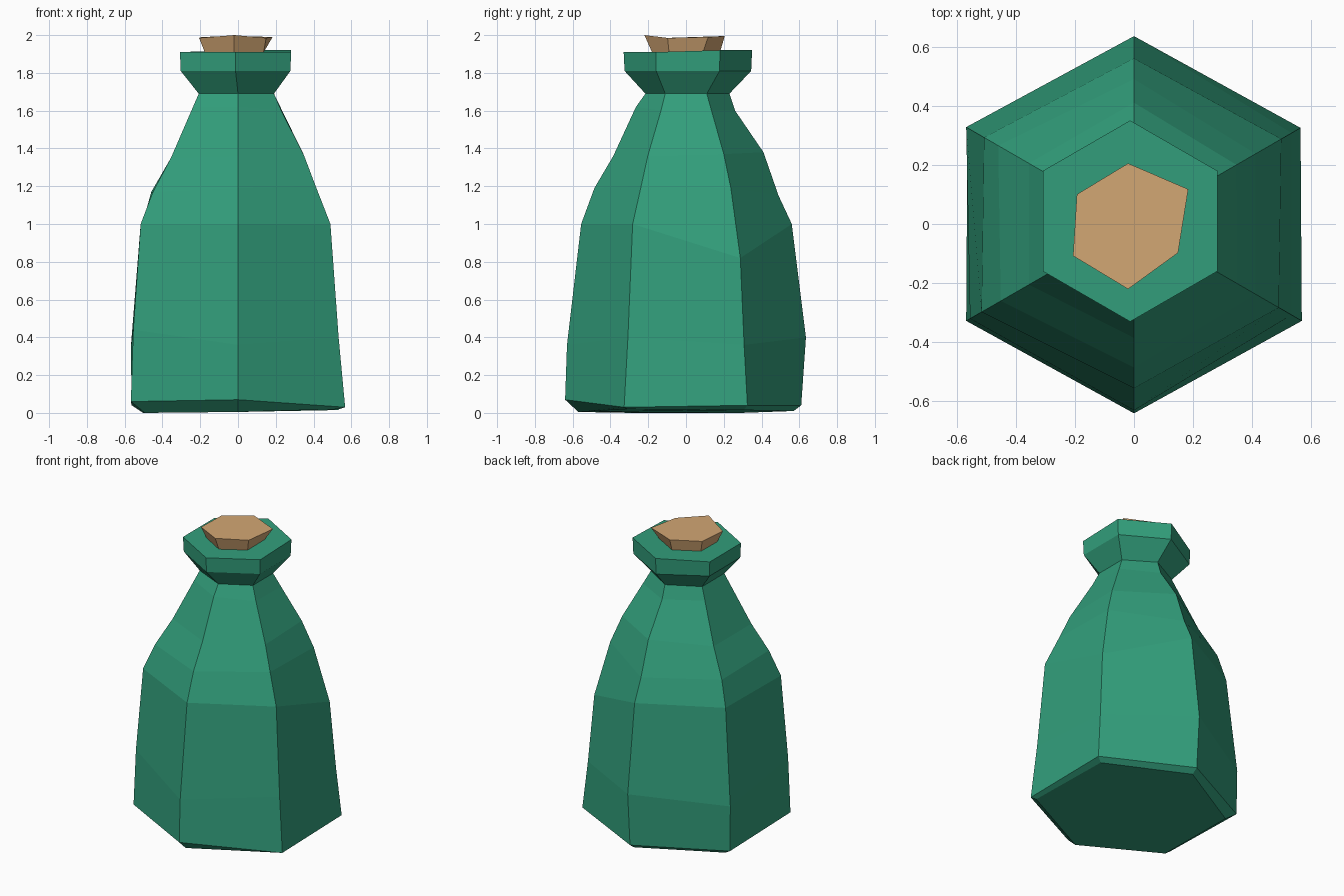
import bpy, math

def material(name, rgb):
    m = bpy.data.materials.new(name)
    m.diffuse_color = (*rgb, 1)
    return m

def hex_loft(name, rings, mat, centre=(0, 0)):
    """Loft six-sided rings; each ring is (heights, radii), a number or six values.
    Corners run clockwise from the back: 90, 30, -30, -90, -150, 150 degrees."""
    six = lambda v: v if isinstance(v, (list, tuple)) else [v] * 6
    verts, faces = [], []
    for zs, rs, *off in rings:
        ox, oy = off[0] if off else centre
        for i, (z, r) in enumerate(zip(six(zs), six(rs))):
            a = math.radians(90 - 60 * i)
            verts.append((ox + r * math.cos(a), oy + r * math.sin(a), z))
    for k in range(len(rings) - 1):
        for i in range(6):
            j = (i + 1) % 6
            a, b = k * 6, k * 6 + 6
            faces.append((a + j, a + i, b + i, b + j))
    n = len(verts) - 6
    faces += [tuple(range(6)), tuple(reversed(range(n, n + 6)))]
    me = bpy.data.meshes.new(name)
    me.from_pydata(verts, [], faces)
    me.materials.append(mat)
    me.update()
    ob = bpy.data.objects.new(name, me)
    bpy.context.collection.objects.link(ob)
    return ob

green = material("green_glass", (0.032, 0.345, 0.2))
tan = material("cork_tan", (0.65, 0.385, 0.175))

# Bottle: hand-cut irregular body, shoulder, neck and flared lip
hex_loft("bottle", [
    ([.01, .015, .02, .005, 0, 0], [.57, .61, .62, .57, .57, .58]),
    ([.04, .04, .03, .07, .06, .04], [.61, .65, .655, .64, .655, .65]),
    ([.40, .36, .40, .36, .44, .35], [.635, .615, .615, .63, .64, .655]),
    ([1.0, .82, 1.0, 1.0, 1.0, 1.0], [.56, .575, .565, .555, .595, .585]),
    ([1.15, 1.19, 1.2, 1.19, 1.17, 1.17], [.49, .475, .475, .485, .52, .53]),
    ([1.38, 1.37, 1.36, 1.36, 1.35, 1.35], [.41, .40, .405, .385, .41, .41]),
    ([1.6, 1.6, 1.6, 1.62, 1.62, 1.61], [.26, .27, .265, .265, .275, .28]),
    (1.69, [.23, .22, .22, .215, .24, .24]),
    (1.81, .335, (-.013, .01)),
    ([1.92, 1.92, 1.91, 1.91, 1.91, 1.91], .34, (-.013, .01)),
], green)

# Cork stopper: tapered plug, slightly wider at the top
hex_loft("cork", [
    (1.86, .175),
    (1.91, .18),
    ([1.995, 1.99, 1.985, 2.0, 1.985, 1.99], [.205, .235, .195, .22, .215, .2]),
], tan, (-.02, 0))
